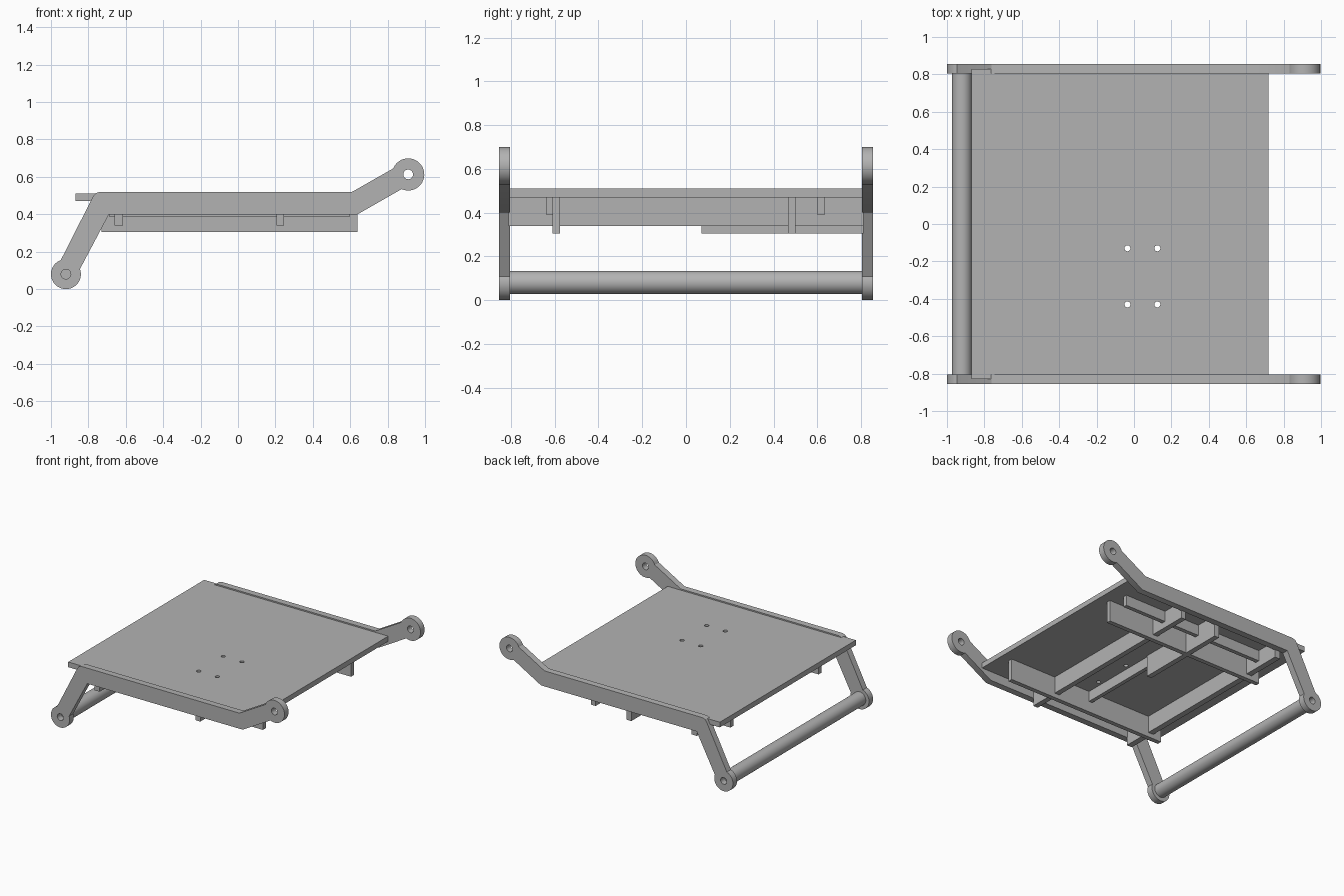
import bpy
import math
from mathutils import Matrix, Vector

if "Cube" in bpy.data.objects:
    bpy.data.objects.remove(bpy.data.objects["Cube"], do_unlink=True)

# Single grey finish
grey = bpy.data.materials.new("plain_grey")
grey.use_nodes = True
GREY = (0.45, 0.45, 0.45, 1)
grey.diffuse_color = GREY
grey.node_tree.nodes["Principled BSDF"].inputs["Base Color"].default_value = GREY


def link_mesh(name, mesh, smooth=False):
    obj = bpy.data.objects.new(name, mesh)
    bpy.context.collection.objects.link(obj)
    mesh.materials.clear()
    mesh.materials.append(grey)
    if smooth:
        bpy.ops.object.select_all(action='DESELECT')
        obj.select_set(True)
        bpy.context.view_layer.objects.active = obj
        bpy.ops.object.shade_smooth_by_angle(angle=math.radians(30))
    return obj


def arc(center, radius, start, end, steps=32):
    """Points along an arc, angles in degrees."""
    pts = []
    for i in range(steps + 1):
        a = math.radians(start + (end - start) * i / steps)
        pts.append((center[0] + radius * math.cos(a), center[1] + radius * math.sin(a)))
    return pts


def circle(center, radius, steps=24):
    return arc(center, radius, 0, 360, steps)[:-1]


def extruded(name, loops, thickness, matrix, smooth=True):
    """Fill an outline with holes, thicken it and place it."""
    curve = bpy.data.curves.new(name + "_outline", 'CURVE')
    curve.dimensions = '2D'
    curve.fill_mode = 'BOTH'
    curve.extrude = thickness / 2
    for loop in loops:
        spline = curve.splines.new('POLY')
        spline.points.add(len(loop) - 1)
        for point, (u, v) in zip(spline.points, loop):
            point.co = (u, v, 0, 1)
        spline.use_cyclic_u = True
    temp = bpy.data.objects.new(name + "_outline", curve)
    bpy.context.collection.objects.link(temp)
    bpy.context.view_layer.update()
    graph = bpy.context.evaluated_depsgraph_get()
    mesh = bpy.data.meshes.new_from_object(temp.evaluated_get(graph))
    bpy.data.objects.remove(temp, do_unlink=True)
    bpy.data.curves.remove(curve)
    mesh.transform(matrix)
    return link_mesh(name, mesh, smooth)


def box(name, x, y, z):
    """Box from (min, max) ranges."""
    mid = Vector([(r[0] + r[1]) / 2 for r in (x, y, z)])
    size = [r[1] - r[0] for r in (x, y, z)]
    bpy.ops.mesh.primitive_cube_add(size=1, location=mid)
    obj = bpy.context.object
    obj.name = name
    obj.scale = size
    obj.data.materials.append(grey)
    return obj


# Deck plate with wider rear tabs and four bolt holes
half = [(0.72, 0.805), (-0.755, 0.805), (-0.755, 0.83), (-0.87, 0.83)]
deck = half + [(x, -y) for x, y in reversed(half)]
bolts = [circle((x, y), 0.016) for x in (-0.035, 0.125) for y in (-0.13, -0.43)]
extruded("deck_plate", [deck] + bolts, 0.04, Matrix.Translation((0, 0, 0.49)))

# Bent side arms with round drilled ends
low, high = (-0.92, 0.08), (0.91, 0.613)
arm = (arc(low, 0.08, 20, -250)
       + [(-0.775, 0.495), (-0.762, 0.512), (-0.74, 0.52), (0.61, 0.52)]
       + arc(high, 0.086, 158, -114)
       + [(0.64, 0.40), (-0.69, 0.40)])
holes = [circle(c, 0.026) for c in (low, high)]
upright = Matrix.Rotation(math.pi / 2, 4, 'X')
for side, label in ((1, "back"), (-1, "front")):
    extruded(label + "_side_arm", [arm] + holes, 0.05,
             Matrix.Translation((0, side * 0.83, 0)) @ upright)

# Round rod joining the lower arm ends
extruded("cross_rod", [circle((low[0], 0.081), 0.053, 48)], 1.61, upright)

# Long rails and thin strips under the deck
TOP = 0.47
for label, y in (("front", (-0.61, -0.575)), ("back", (0.465, 0.50))):
    box(label + "_long_rail", (-0.73, 0.64), y, (0.305, TOP))
for label, y in (("front", (-0.637, -0.61)), ("back", (0.60, 0.632))):
    box(label + "_thin_strip", (-0.69, 0.60), y, (0.388, TOP))

# Cross beams
for label, x in (("rear", (-0.66, -0.615)), ("middle", (0.205, 0.245))):
    box(label + "_cross_beam", x, (-0.81, 0.81), (0.34, TOP))

# Deep short beam with its shallow extension
box("short_cross_beam", (-0.10, -0.06), (0.07, 0.81), (0.305, TOP))
box("shallow_cross_strip", (-0.10, -0.07), (-0.575, 0.07), (0.39, TOP))
